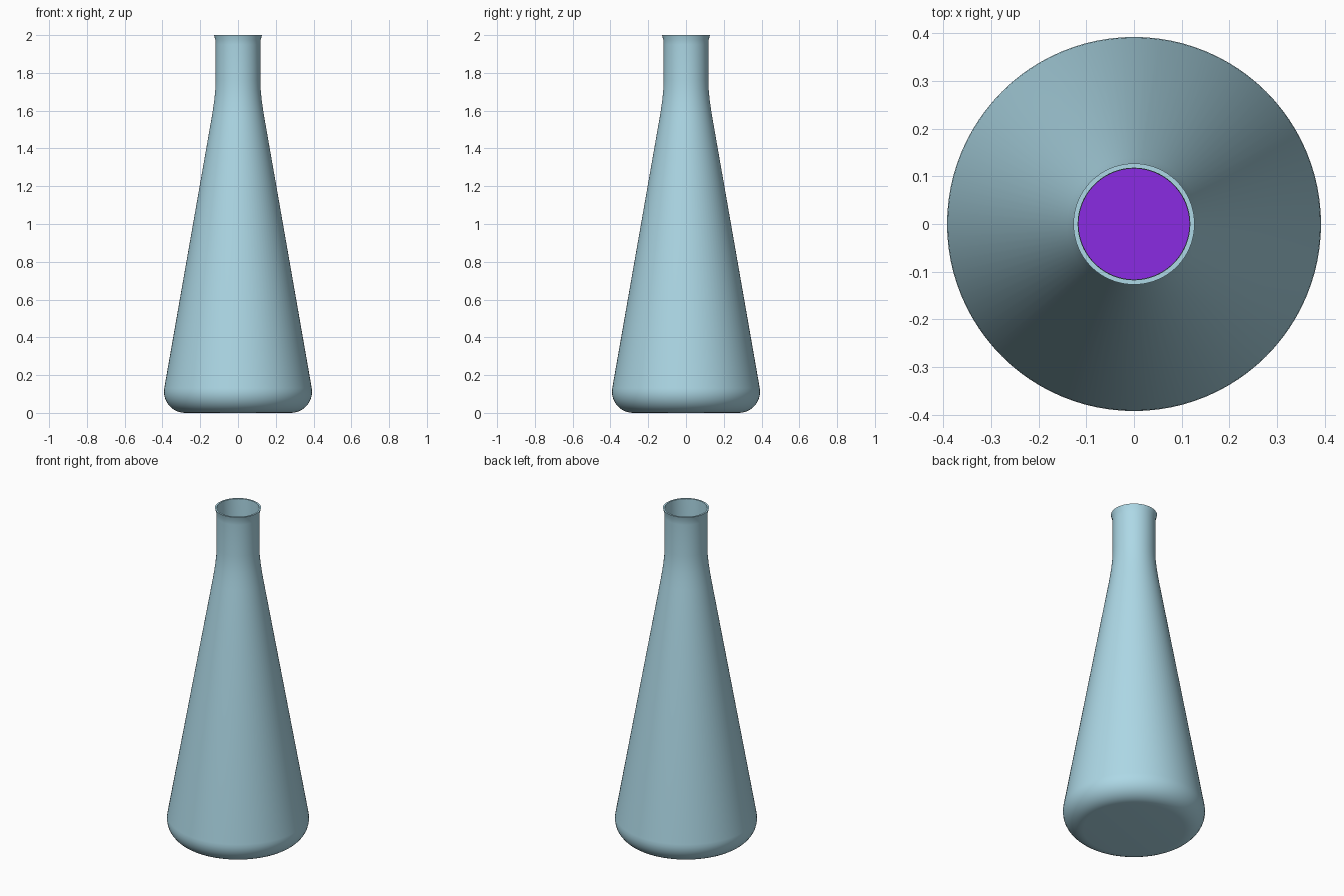
import bpy, bmesh, math

if "Cube" in bpy.data.objects:
    bpy.data.objects.remove(bpy.data.objects["Cube"])

SEGMENTS = 96


def material(name, rgb):
    mat = bpy.data.materials.new(name)
    mat.diffuse_color = (*rgb, 1)
    mat.use_nodes = True
    mat.node_tree.nodes["Principled BSDF"].inputs["Base Color"].default_value = mat.diffuse_color
    return mat


def lathe(name, profile, mat, sharp=30):
    """Revolve an (r, z) profile around the z axis."""
    bm = bmesh.new()
    verts = [bm.verts.new((r, 0, z)) for r, z in profile]
    edges = [bm.edges.new(pair) for pair in zip(verts, verts[1:])]
    bmesh.ops.spin(bm, geom=verts + edges, cent=(0, 0, 0), axis=(0, 0, 1),
                   angle=math.tau, steps=SEGMENTS, use_duplicate=False)
    bmesh.ops.remove_doubles(bm, verts=bm.verts, dist=1e-5)
    bmesh.ops.recalc_face_normals(bm, faces=bm.faces)
    mesh = bpy.data.meshes.new(name)
    bm.to_mesh(mesh)
    bm.free()
    mesh.materials.append(mat)
    obj = bpy.data.objects.new(name, mesh)
    bpy.context.collection.objects.link(obj)
    bpy.ops.object.select_all(action='DESELECT')
    obj.select_set(True)
    bpy.context.view_layer.objects.active = obj
    bpy.ops.object.shade_smooth_by_angle(angle=math.radians(sharp))
    return obj


def corner(radius, steps=10):
    """Rounded bottom edge, ending tangent to the cone."""
    angles = [math.radians(-90 + 100 * i / steps) for i in range(steps + 1)]
    return [(0.28 + radius * math.cos(a), 0.112 + radius * math.sin(a)) for a in angles]


glass = material("glass_blue", (0.418, 0.687, 0.791))
purple = material("liquid_purple", (0.254, 0.024, 0.76))

# Thin-walled flask: base, cone, shoulder, neck, then lip and inner wall
shoulder = [(0.140, 1.56), (0.132, 1.61), (0.125, 1.66), (0.120, 1.71), (0.118, 1.76)]
outer = [(0, 0)] + corner(0.112) + shoulder + [(0.118, 1.95), (0.120, 1.975), (0.127, 2.0)]
inner = [(0.117, 2.0), (0.1165, 1.95)]
inner += [(r - 0.002, z) for r, z in reversed(shoulder)]
inner += list(reversed(corner(0.108))) + [(0, 0.004)]
lathe("flask", outer + inner, glass)

# Liquid filling the lower part of the cone
LEVEL = 0.7
surface_r = 0.390 - (LEVEL - 0.131) * (0.250 / 1.429) - 0.008
lathe("liquid", [(0, 0.01)] + corner(0.102) + [(surface_r, LEVEL), (0, LEVEL)], purple)
